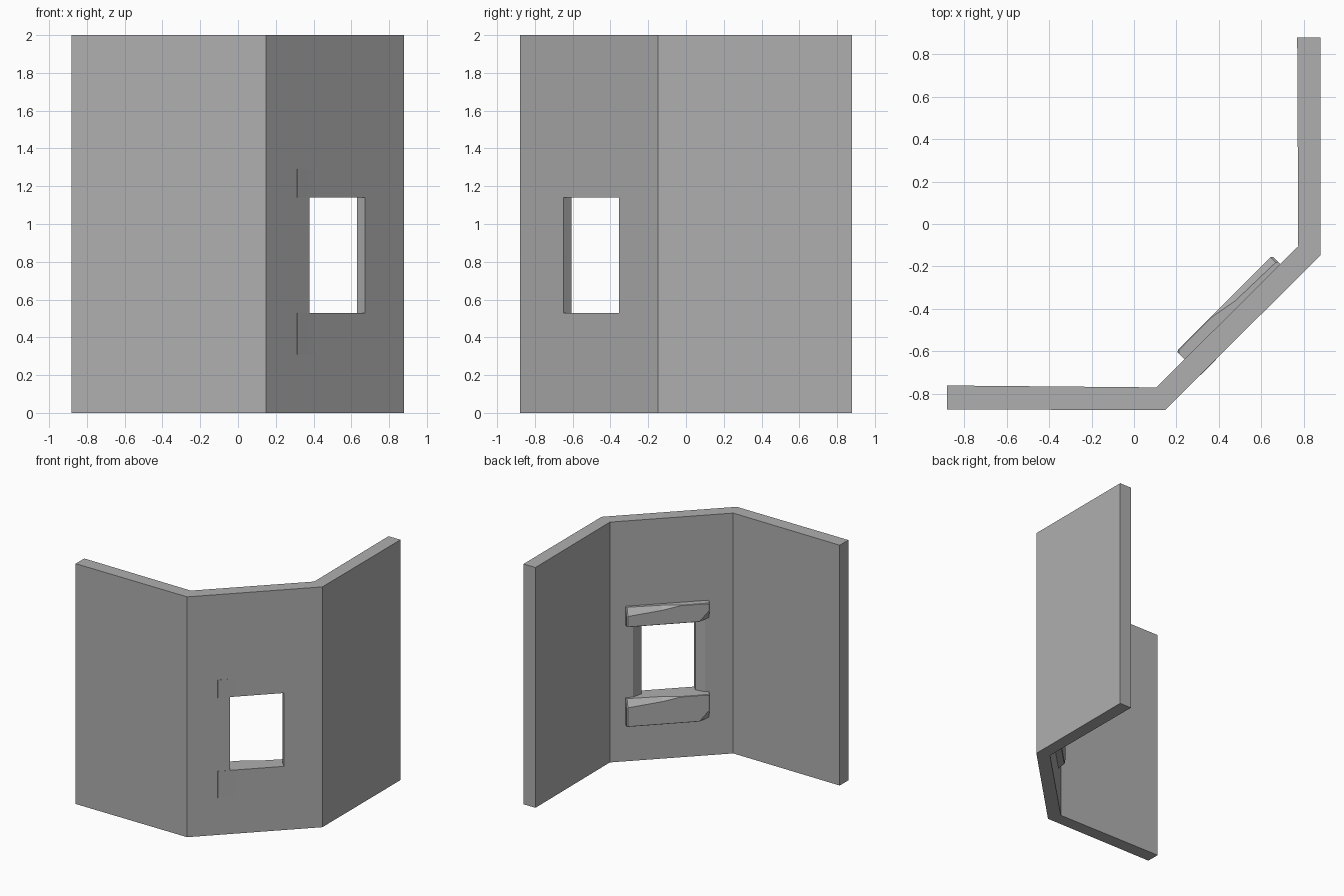
import bpy, bmesh
from mathutils import Vector

if "Cube" in bpy.data.objects:
    bpy.data.objects.remove(bpy.data.objects["Cube"])

# Window-wall frame: u along the diagonal wall, n towards the inside
R = 0.5 ** 0.5
MID = Vector((0.5125, -0.51, 0))
U, N = Vector((R, R, 0)), Vector((-R, R, 0))

# Dark grey stone
grey = bpy.data.materials.new("dark_grey")
grey.diffuse_color = (0.43, 0.43, 0.43, 1)
grey.use_nodes = True
grey.node_tree.nodes["Principled BSDF"].inputs["Base Color"].default_value = grey.diffuse_color


def local(u, n, z):
    return MID + U * u + N * n + Vector((0, 0, z))


def loft(name, rings):
    """Closed solid through matching rings of points."""
    bm = bmesh.new()
    vs = [[bm.verts.new(p) for p in ring] for ring in rings]
    k = len(vs[0])
    for a, b in zip(vs, vs[1:]):
        for i in range(k):
            j = (i + 1) % k
            bm.faces.new((a[i], a[j], b[j], b[i]))
    bm.faces.new(vs[0][::-1])
    bm.faces.new(vs[-1])
    bmesh.ops.recalc_face_normals(bm, faces=bm.faces)
    mesh = bpy.data.meshes.new(name)
    bm.to_mesh(mesh)
    bm.free()
    mesh.materials.append(grey)
    ob = bpy.data.objects.new(name, mesh)
    bpy.context.collection.objects.link(ob)
    return ob


# Folded corner wall
plan = [(-0.882, -0.875), (0.147, -0.878), (0.88, -0.147), (0.88, 0.88),
        (0.77, 0.88), (0.775, -0.105), (0.105, -0.771), (-0.882, -0.762)]
wall = loft("corner_wall", [[(x, y, z) for x, y in plan] for z in (0, 2)])

# Window opening, straight outside and splayed inside
opening = [(-0.192, -0.1), (0.222, -0.1), (0.222, 0.057), (0.300, 0.104), (0.300, 0.2),
           (-0.26, 0.2), (-0.26, 0.104), (-0.192, 0.057)]
cutter = loft("window_cutter", [[local(u, n, z) for u, n in opening] for z in (0.53, 1.14)])
cutter.hide_render = True
mod = wall.modifiers.new("window", 'BOOLEAN')
mod.operation = 'DIFFERENCE'
mod.solver = 'EXACT'
mod.object = cutter
bpy.context.view_layer.objects.active = wall
bpy.ops.object.modifier_apply(modifier=mod.name)
bpy.data.objects.remove(cutter)

# Rough-hewn beams: u, outer n, bottom chip (n, z), top chip (n, z), inner n
SECTIONS = [
    (-0.285, -0.004, 0.050, 0.090, 0.012, 0.012, 0.150),
    (-0.272, -0.004, 0.055, 0.080, 0.006, 0.006, 0.157),
    (-0.205, -0.003, 0.003, 0.003, 0.003, 0.003, 0.157),
    (-0.060, -0.001, 0.003, 0.003, 0.003, 0.003, 0.157),
    (0.080, 0.000, 0.003, 0.003, 0.028, 0.030, 0.157),
    (0.343, 0.001, 0.003, 0.003, 0.035, 0.060, 0.157),
    (0.352, 0.002, 0.010, 0.010, 0.035, 0.065, 0.150),
]


def beam(name, zb, zt):
    rings = []
    for u, n0, bn, bz, tn, tz, ni in SECTIONS:
        sec = [(n0, zb), (ni - bn, zb), (ni, zb + bz),
               (ni, zt - tz), (ni - tn, zt), (n0, zt)]
        rings.append([local(u, n, z) for n, z in sec])
    return loft(name, rings)


beam("window_lintel", 1.14, 1.29)
beam("window_sill", 0.31, 0.53)
